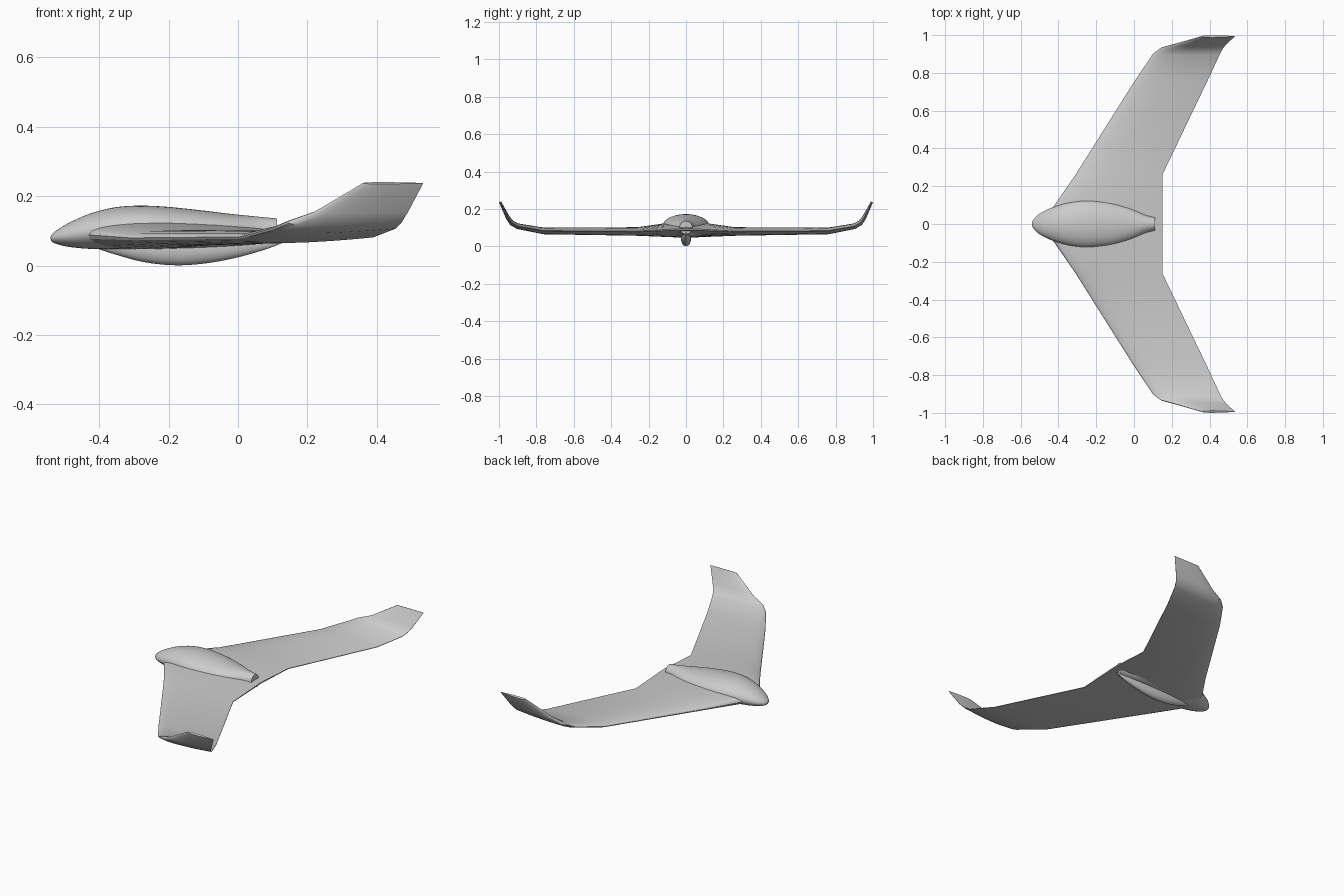
import bpy, bmesh, math

if "Cube" in bpy.data.objects:
    bpy.data.objects.remove(bpy.data.objects["Cube"])


def spline(rows, n):
    """Smooth Catmull-Rom resampling of a list of stations."""
    out = []
    for i in range(len(rows) - 1):
        a, b = rows[max(i - 1, 0)], rows[i]
        c, d = rows[i + 1], rows[min(i + 2, len(rows) - 1)]
        for k in range(n):
            t = k / n
            out.append([0.5 * (2 * q + (r - p) * t + (2 * p - 5 * q + 4 * r - s) * t * t
                               + (3 * q - p - 3 * r + s) * t ** 3)
                        for p, q, r, s in zip(a, b, c, d)])
    out.append(rows[-1])
    return out


def loft(name, rings, angle):
    """Skin closed rings of equal length and cap both ends."""
    bm = bmesh.new()
    vr = [[bm.verts.new(p) for p in ring] for ring in rings]
    for r0, r1 in zip(vr, vr[1:]):
        n = len(r0)
        for i in range(n):
            j = (i + 1) % n
            bm.faces.new((r0[i], r0[j], r1[j], r1[i]))
    bm.faces.new(vr[0])
    bm.faces.new(vr[-1])
    bmesh.ops.recalc_face_normals(bm, faces=bm.faces)
    me = bpy.data.meshes.new(name)
    bm.to_mesh(me)
    bm.free()
    ob = bpy.data.objects.new(name, me)
    bpy.context.collection.objects.link(ob)
    bpy.ops.object.select_all(action='DESELECT')
    ob.select_set(True)
    bpy.context.view_layer.objects.active = ob
    bpy.ops.object.shade_smooth_by_angle(angle=math.radians(angle))
    return ob


def pod(name, stations, n):
    """Body from stations of x, half width, bottom z, top z."""
    rings = []
    for x, w, lo, hi in spline(stations, 5):
        ring = []
        for i in range(n):
            a = 2 * math.pi * i / n
            ring.append((x, w * math.cos(a), (lo + hi) / 2 + (hi - lo) / 2 * math.sin(a)))
        rings.append(ring)
    return loft(name, rings, 40)


# Fuselage pod with blunt cut tail
pod("fuselage", [
    (-0.540, 0.004, 0.077, 0.083), (-0.535, 0.020, 0.068, 0.092),
    (-0.515, 0.043, 0.060, 0.107), (-0.480, 0.066, 0.053, 0.127),
    (-0.420, 0.092, 0.048, 0.152), (-0.340, 0.115, 0.047, 0.170),
    (-0.240, 0.125, 0.047, 0.172), (-0.120, 0.112, 0.050, 0.161),
    (-0.020, 0.083, 0.055, 0.149), (0.060, 0.048, 0.061, 0.141),
    (0.112, 0.034, 0.066, 0.136)], 40)

# Belly keel
pod("belly_keel", [
    (-0.450, 0.001, 0.060, 0.064), (-0.400, 0.010, 0.047, 0.075),
    (-0.350, 0.018, 0.031, 0.085), (-0.270, 0.026, 0.010, 0.092),
    (-0.180, 0.028, 0.001, 0.095), (-0.090, 0.026, 0.007, 0.092),
    (0.000, 0.019, 0.024, 0.088), (0.080, 0.009, 0.047, 0.082),
    (0.130, 0.001, 0.066, 0.070)], 24)

# Airfoil outline: (chord fraction, half thickness fraction)
half = []
for i in range(15):
    t = 0.5 * (1 - math.cos(math.pi * i / 14))
    h = 2.97 * math.sqrt(t) - 1.26 * t - 3.516 * t ** 2 + 2.843 * t ** 3 - 1.015 * t ** 4
    half.append((t, 0.5 * h + 0.03 * t))
outline = half + [(t, -h) for t, h in half[-1:0:-1]]

# Wing stations: y, z, leading x, trailing x, thickness, cant in degrees
stations = [
    (0.000, 0.093, -0.490, 0.150, 0.092, 0),
    (0.260, 0.080, -0.310, 0.150, 0.045, 0),
    (0.760, 0.083, 0.005, 0.390, 0.035, 4),
    (0.900, 0.108, 0.100, 0.455, 0.030, 20),
    (0.932, 0.126, 0.140, 0.472, 0.027, 40),
    (0.953, 0.155, 0.220, 0.490, 0.022, 60),
    (0.994, 0.238, 0.360, 0.534, 0.012, 64)]
rings = []
for s in (-1, 1):
    for y, z, xl, xt, th, cant in (stations[::-1] if s < 0 else stations[1:]):
        c = math.radians(cant)
        rings.append([(xl + (xt - xl) * t,
                       s * (y - h * th * math.sin(c)),
                       z + h * th * math.cos(c)) for t, h in outline])
loft("swept_wing_with_winglets", rings, 30)
